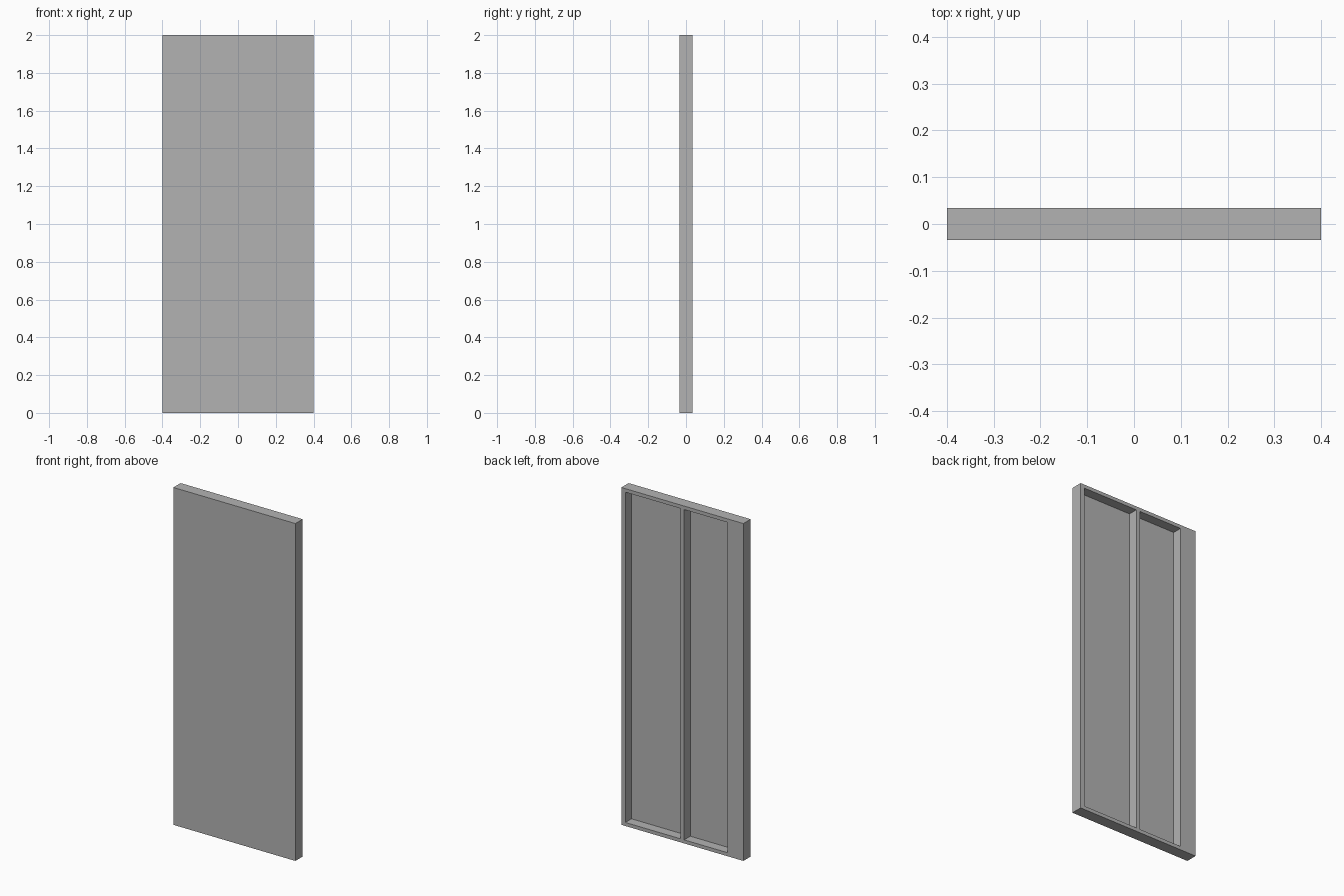
import bpy
from mathutils import Vector

default = bpy.data.objects.get("Cube")
if default:
    bpy.data.objects.remove(default, do_unlink=True)

# Panel dimensions
HALF_W, HALF_D, HEIGHT = 0.4, 0.034, 2.0
SKIN = 0.011
RAIL = 0.021
POCKETS = [(0.012, 0.374), (-0.296, -0.012)]

grey = bpy.data.materials.new("plain grey")
grey.use_nodes = True
colour = (0.45, 0.45, 0.45, 1)
grey.diffuse_color = colour
grey.node_tree.nodes["Principled BSDF"].inputs["Base Color"].default_value = colour


def box(name, low, high):
    low, high = Vector(low), Vector(high)
    bpy.ops.mesh.primitive_cube_add(size=1, location=(low + high) / 2)
    obj = bpy.context.object
    obj.name = name
    obj.scale = high - low
    bpy.ops.object.transform_apply(location=True, rotation=False, scale=True)
    obj.data.materials.append(grey)
    return obj


# Solid slab forming the front skin and the surrounding frame
panel = box("door_panel", (-HALF_W, -HALF_D, 0), (HALF_W, HALF_D, HEIGHT))

# Two tall pockets open to the back, leaving stiles, rails and a centre rib
cutters = []
for x0, x1 in POCKETS:
    cutter = box("pocket_cutter", (x0, SKIN - HALF_D, RAIL), (x1, HALF_D * 2, HEIGHT - RAIL))
    cutter.hide_render = True
    cutters.append(cutter)
    cut = panel.modifiers.new("pocket", "BOOLEAN")
    cut.operation = "DIFFERENCE"
    cut.solver = "EXACT"
    cut.object = cutter

# Bake the pockets into the panel and drop the cutters
bpy.context.view_layer.update()
graph = bpy.context.evaluated_depsgraph_get()
mesh = bpy.data.meshes.new_from_object(panel.evaluated_get(graph))
panel.modifiers.clear()
panel.data = mesh
for cutter in cutters:
    bpy.data.objects.remove(cutter, do_unlink=True)
